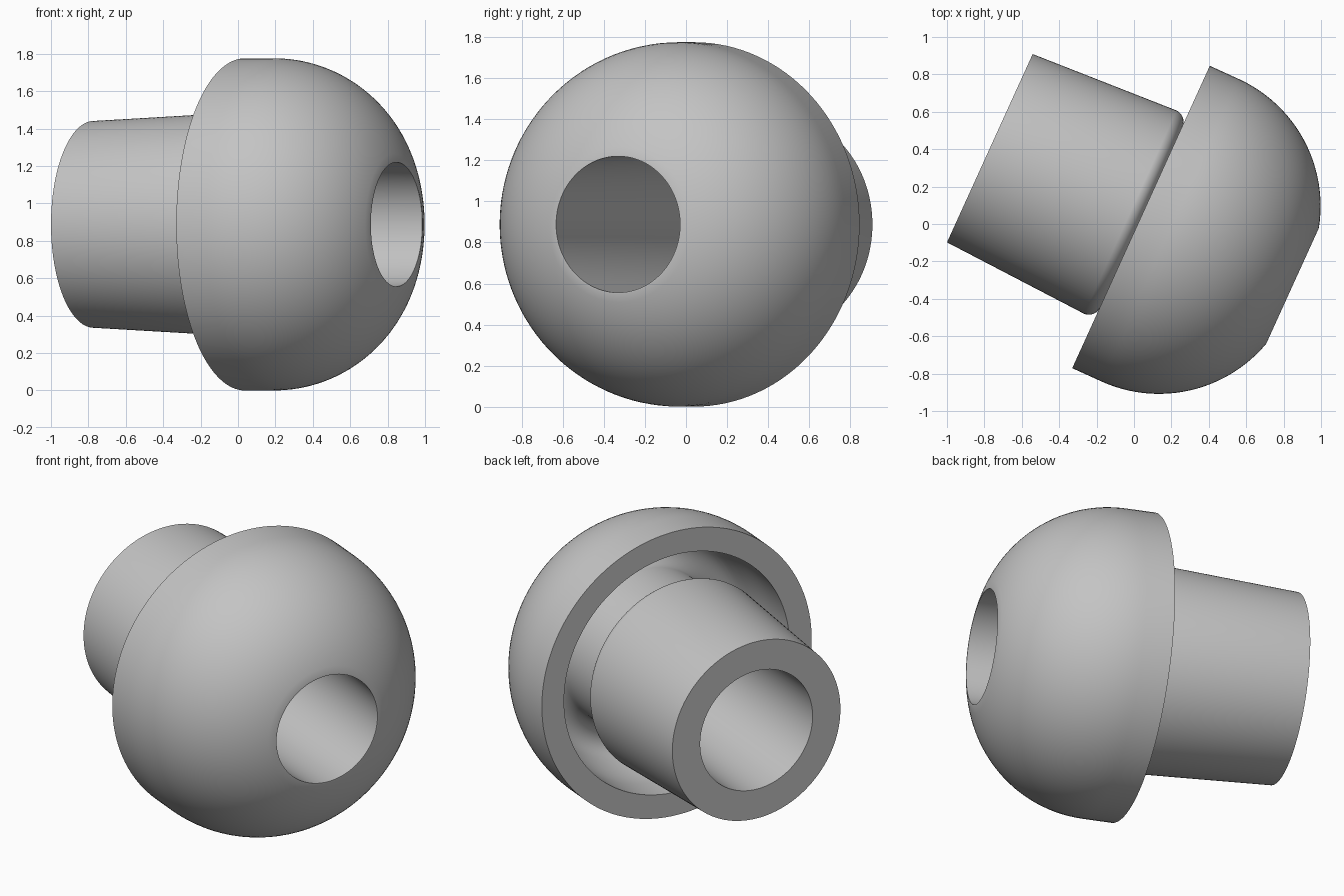
import bpy, bmesh
from math import radians, sin, cos, pi
from mathutils import Matrix, Vector

if "Cube" in bpy.data.objects:
    bpy.data.objects.remove(bpy.data.objects["Cube"])

SEGMENTS = 128


def arc(along, radius, size, start, end, steps):
    """Arc points (along axis, radius); angle zero points along the axis."""
    angles = [radians(start + (end - start) * i / steps) for i in range(steps + 1)]
    return [(along + size * cos(a), radius + size * sin(a)) for a in angles]


def lathe(name, profile, material, matrix):
    """Revolve a closed profile round the local z axis."""
    bm = bmesh.new()
    rings = []
    for i in range(SEGMENTS):
        a = 2 * pi * i / SEGMENTS
        rings.append([bm.verts.new((r * cos(a), r * sin(a), t)) for t, r in profile])
    n = len(profile)
    for i, ring in enumerate(rings):
        after = rings[(i + 1) % SEGMENTS]
        for j in range(n):
            k = (j + 1) % n
            bm.faces.new((ring[j], after[j], after[k], ring[k]))
    bmesh.ops.recalc_face_normals(bm, faces=bm.faces)
    mesh = bpy.data.meshes.new(name)
    bm.to_mesh(mesh)
    bm.free()
    mesh.materials.append(material)
    obj = bpy.data.objects.new(name, mesh)
    bpy.context.collection.objects.link(obj)
    obj.matrix_world = matrix
    bpy.ops.object.select_all(action="DESELECT")
    obj.select_set(True)
    bpy.context.view_layer.objects.active = obj
    bpy.ops.object.shade_smooth_by_angle(angle=radians(30))
    return obj


grey = bpy.data.materials.new("plain_grey")
grey.use_nodes = True
colour = (0.55, 0.55, 0.55, 1)
grey.diffuse_color = colour
grey.node_tree.nodes["Principled BSDF"].inputs["Base Color"].default_value = colour

# Bore mouth, domed outside, rim, hollow underside, neck and tapered stem
profile = [(0.89, 0.332)]
profile += arc(0.17, 0.141, 0.747, 15.5, 90, 24)
profile += [(0, 0.888), (0, 0.742)]
profile += arc(0.17, 0.141, 0.601, 90, 64, 10)
profile += arc(0.39, 0.59, 0.1, 60, -90, 16)
profile += [(0.06, 0.49)]
profile += arc(-0.065, 0.53, 0.067, 0, 88, 10)
profile += [(-0.888, 0.553), (-0.888, 0.37)]

# Lay the turning axis flat and swing it towards the front
axis = Vector((0.91, -0.414, 0)).normalized()
turn = axis.to_track_quat("Z", "Y").to_matrix().to_4x4()
lathe("domed_bushing", profile, grey, Matrix.Translation((0.0375, 0.0375, 0.888)) @ turn)
